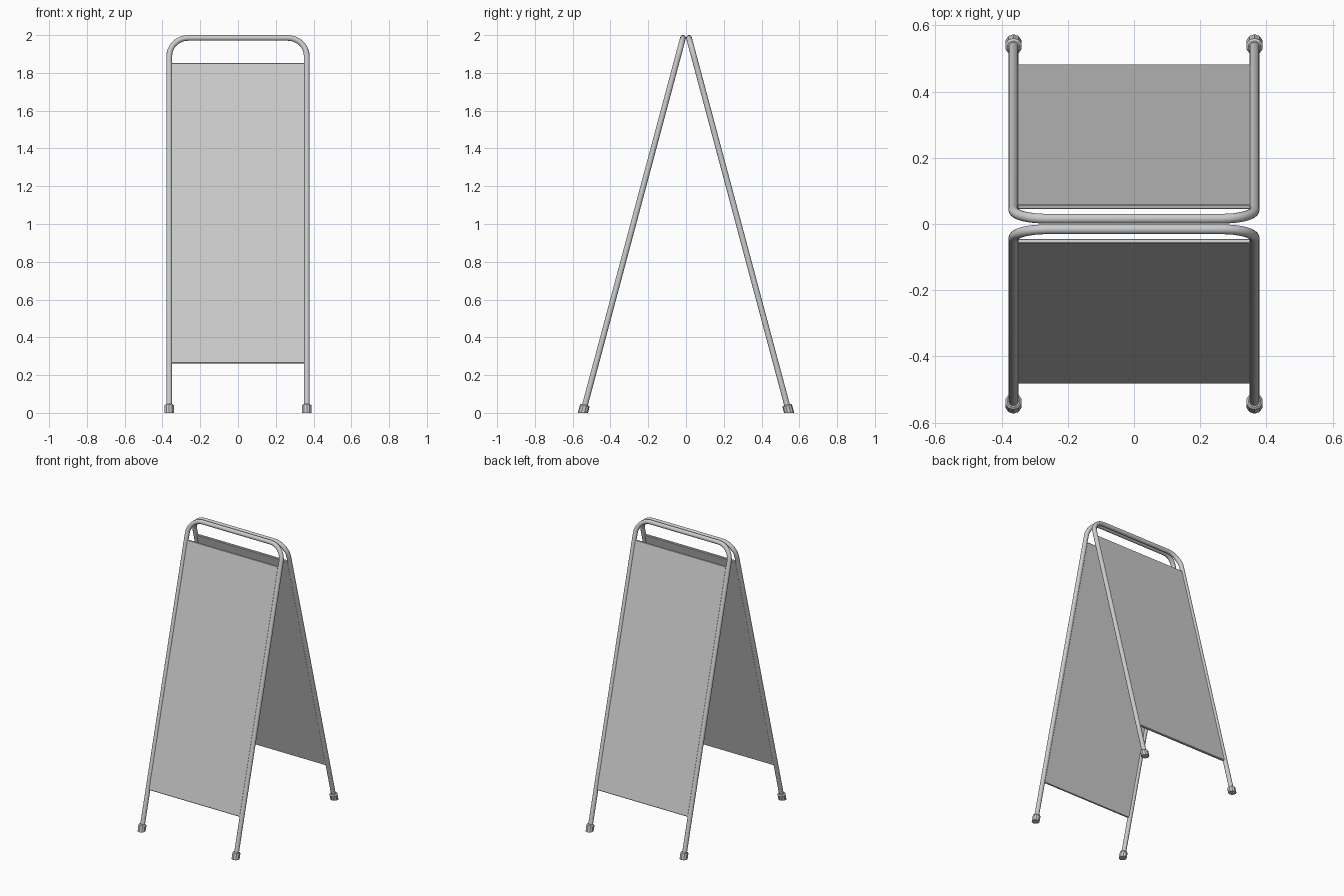
import bpy, bmesh
from math import sin, cos, atan2, pi
from mathutils import Matrix, Vector

if "Cube" in bpy.data.objects:
    bpy.data.objects.remove(bpy.data.objects["Cube"])

TILT = atan2(0.53, 1.985)
X, R, TUBE = 0.364, 0.10, 0.0152
LENGTH = 1.985 / cos(TILT)


def mesh_object(name, bm, matrix):
    bm.transform(matrix)
    bmesh.ops.recalc_face_normals(bm, faces=bm.faces[:])
    me = bpy.data.meshes.new(name)
    bm.to_mesh(me)
    bm.free()
    ob = bpy.data.objects.new(name, me)
    bpy.context.collection.objects.link(ob)
    return ob


def tube_frame(name, matrix, sides=12, bend=8):
    # inverted-U path: left leg, two rounded corners, right leg
    path = [(-X, -LENGTH + 0.02)]
    for cx, start in ((-X + R, pi), (X - R, pi / 2)):
        for i in range(bend + 1):
            a = start - pi / 2 * i / bend
            path.append((cx + R * cos(a), -R + R * sin(a)))
    path.append((X, -LENGTH + 0.02))
    pts = [Vector((x, 0, z)) for x, z in path]
    bm = bmesh.new()
    rings = []
    for i, p in enumerate(pts):
        if 0 < i < len(pts) - 1:
            t = (pts[i + 1] - p).normalized() + (p - pts[i - 1]).normalized()
        else:
            t = Vector((0, 0, 1 if i == 0 else -1))
        t.normalize()
        n = Vector((-t.z, 0, t.x))
        rings.append([bm.verts.new(p + TUBE * (n * cos(2 * pi * k / sides)
                      + Vector((0, 1, 0)) * sin(2 * pi * k / sides)))
                      for k in range(sides)])
    for a, b in zip(rings, rings[1:]):
        for k in range(sides):
            j = (k + 1) % sides
            bm.faces.new((a[k], a[j], b[j], b[k])).smooth = True
    bm.faces.new(rings[0])
    bm.faces.new(rings[-1])
    return mesh_object(name, bm, matrix)


def panel(name, matrix, top=0.138, bottom=1.783, thick=0.015):
    bm = bmesh.new()
    bmesh.ops.create_cube(bm, size=1)
    bm.transform(Matrix.Translation((0, 0, -(top + bottom) / 2))
                 @ Matrix.Diagonal((0.704, thick, bottom - top, 1)))
    ends = [e for e in bm.edges if abs(e.verts[0].co.x - e.verts[1].co.x) > 0.5]
    bmesh.ops.bevel(bm, geom=ends, offset=0.003, segments=1, affect='EDGES')
    return mesh_object(name, bm, matrix)


def foot(name, matrix, x, height=0.045):
    bm = bmesh.new()
    bmesh.ops.create_cone(bm, cap_ends=True, segments=10, radius1=0.026,
                          radius2=0.026, depth=height)
    rim = [e for e in bm.edges if all(v.co.z > 0 for v in e.verts)]
    bmesh.ops.bevel(bm, geom=rim, offset=0.006, segments=1, affect='EDGES')
    low = [v for v in bm.verts if v.co.z < 0]
    ob_matrix = matrix @ Matrix.Translation((x, 0, -LENGTH + height / 2))
    # slide the sole along the leg so it sits flat on the floor
    axis = ob_matrix.to_3x3() @ Vector((0, 0, 1))
    for v in low:
        v.co.z -= (ob_matrix @ v.co).z / axis.z
    return mesh_object(name, bm, ob_matrix)


# two leaning halves, touching at the top bar
for side, s in (("front", -1), ("back", 1)):
    m = Matrix.Translation((0, s * 0.016, 1.985)) @ Matrix.Rotation(s * TILT, 4, 'X')
    tube_frame(side + "_tube_frame", m)
    panel(side + "_panel", m)
    for label, x in (("left", -X), ("right", X)):
        foot(f"{side}_{label}_foot", m, x)
